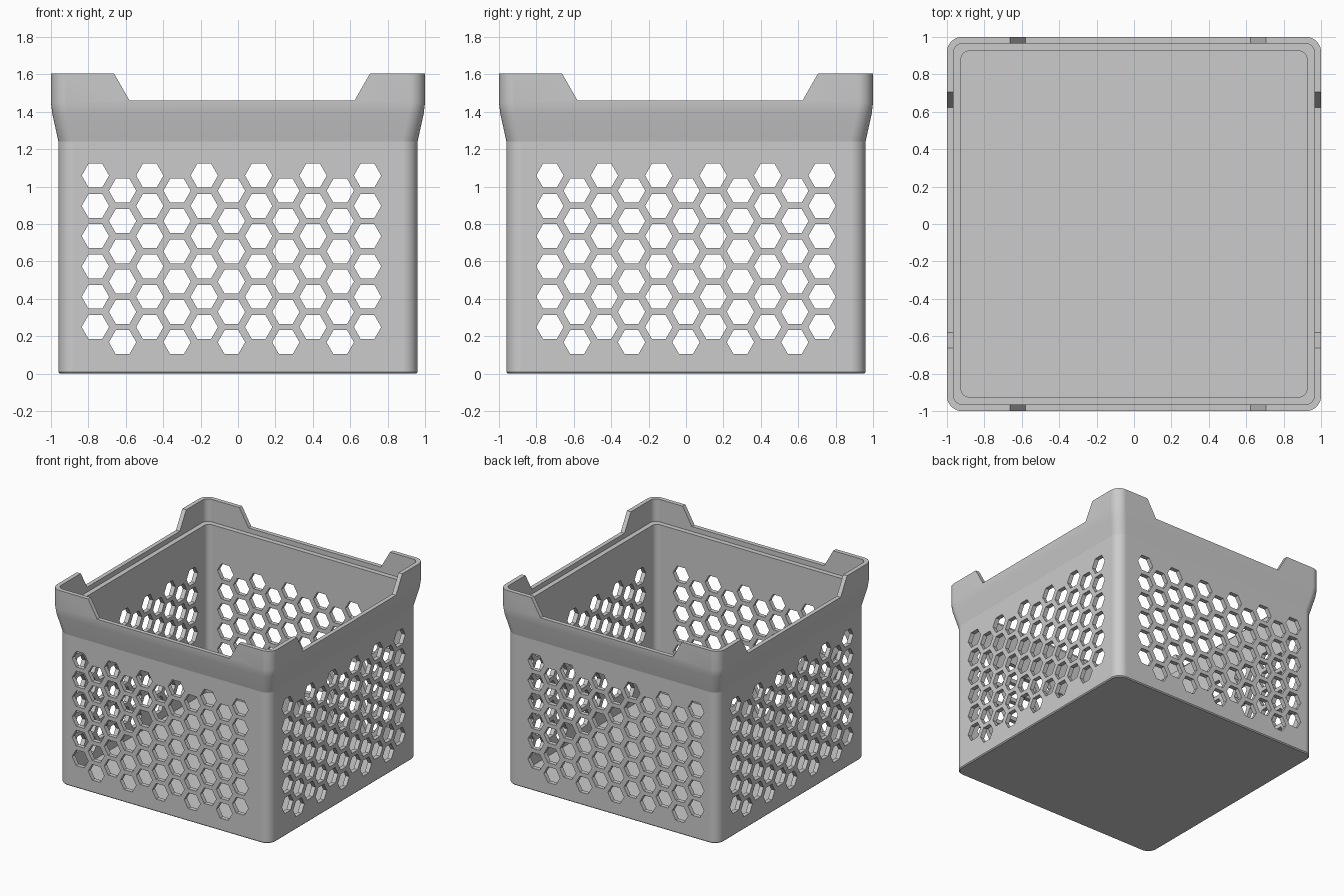
import bpy, bmesh, math
from math import sin, cos, pi

cube = bpy.data.objects.get("Cube")
if cube:
    bpy.data.objects.remove(cube, do_unlink=True)

grey = bpy.data.materials.new("light_grey_plastic")
grey.use_nodes = True
grey.diffuse_color = (0.6, 0.6, 0.6, 1)
grey.node_tree.nodes["Principled BSDF"].inputs["Base Color"].default_value = (0.6, 0.6, 0.6, 1)


def make_object(name, bm):
    bmesh.ops.recalc_face_normals(bm, faces=bm.faces)
    mesh = bpy.data.meshes.new(name)
    bm.to_mesh(mesh)
    bm.free()
    mesh.materials.append(grey)
    obj = bpy.data.objects.new(name, mesh)
    bpy.context.collection.objects.link(obj)
    return obj


def rounded_square(bm, half, radius, z, steps=12):
    ring = []
    for corner in range(4):
        mid = pi / 4 + corner * pi / 2
        cx = math.copysign(half - radius, cos(mid))
        cy = math.copysign(half - radius, sin(mid))
        for i in range(steps + 1):
            a = (corner + i / steps) * pi / 2
            ring.append(bm.verts.new((cx + radius * cos(a), cy + radius * sin(a), z)))
    return ring


# Crate shell: outside wall, flared collar, rim, inner ledge, inside wall, floor
profile = [  # half width, corner radius, height
    (0.952, 0.072, 0), (0.96, 0.08, 0.008), (0.96, 0.08, 1.24),
    (0.993, 0.08, 1.39), (1, 0.08, 1.45), (1, 0.08, 1.605),
    (0.965, 0.05, 1.605), (0.965, 0.05, 1.42),
    (0.925, 0.045, 1.42), (0.925, 0.045, 0.04),
]
bm = bmesh.new()
rings = [rounded_square(bm, *p) for p in profile]
for low, high in zip(rings, rings[1:]):
    for i in range(len(low)):
        j = (i + 1) % len(low)
        bm.faces.new((low[i], low[j], high[j], high[i]))
bm.faces.new(rings[0])
bm.faces.new(rings[-1])
crate = make_object("crate", bm)


def add_prism(bm, outline, along_x):
    """Long prism through two opposite walls from a (sideways, height) outline."""
    ends = []
    for d in (-1.2, 1.2):
        ends.append([bm.verts.new((d, u, z) if along_x else (u, d, z)) for u, z in outline])
    a, b = ends
    bm.faces.new(a)
    bm.faces.new(b)
    for i in range(len(a)):
        j = (i + 1) % len(a)
        bm.faces.new((a[i], a[j], b[j], b[i]))


def wall_cutter(name, along_x, shift):
    bm = bmesh.new()
    # Staggered hexagon vents
    for col in range(11):
        u = shift + (col - 5) * 0.1455
        for row in range(6):
            z = 0.249 - 0.081 * (col % 2) + row * 0.162
            add_prism(bm, [(u + 0.073 * cos(k * pi / 3), z + 0.074 * sin(k * pi / 3))
                           for k in range(6)], along_x)
    # Wide notch with sloping ends between the raised corners
    add_prism(bm, [(-0.58, 1.46), (0.623, 1.46), (0.763, 1.705), (-0.72, 1.705)], along_x)
    cutter = make_object(name, bm)
    cutter.hide_render = True
    return cutter


bpy.context.view_layer.objects.active = crate
crate.select_set(True)
for name, along_x, shift in (("front_back_cutter", False, -0.035), ("side_cutter", True, 0)):
    cutter = wall_cutter(name, along_x, shift)
    mod = crate.modifiers.new(name, "BOOLEAN")
    mod.operation = "DIFFERENCE"
    mod.solver = "EXACT"
    mod.object = cutter
    bpy.ops.object.modifier_apply(modifier=mod.name)
    bpy.data.objects.remove(cutter, do_unlink=True)

# Smooth rounded corners, crisp edges elsewhere
bpy.ops.object.shade_smooth_by_angle(angle=math.radians(10))
normals = crate.modifiers.new("even_walls", "WEIGHTED_NORMAL")
normals.keep_sharp = True
